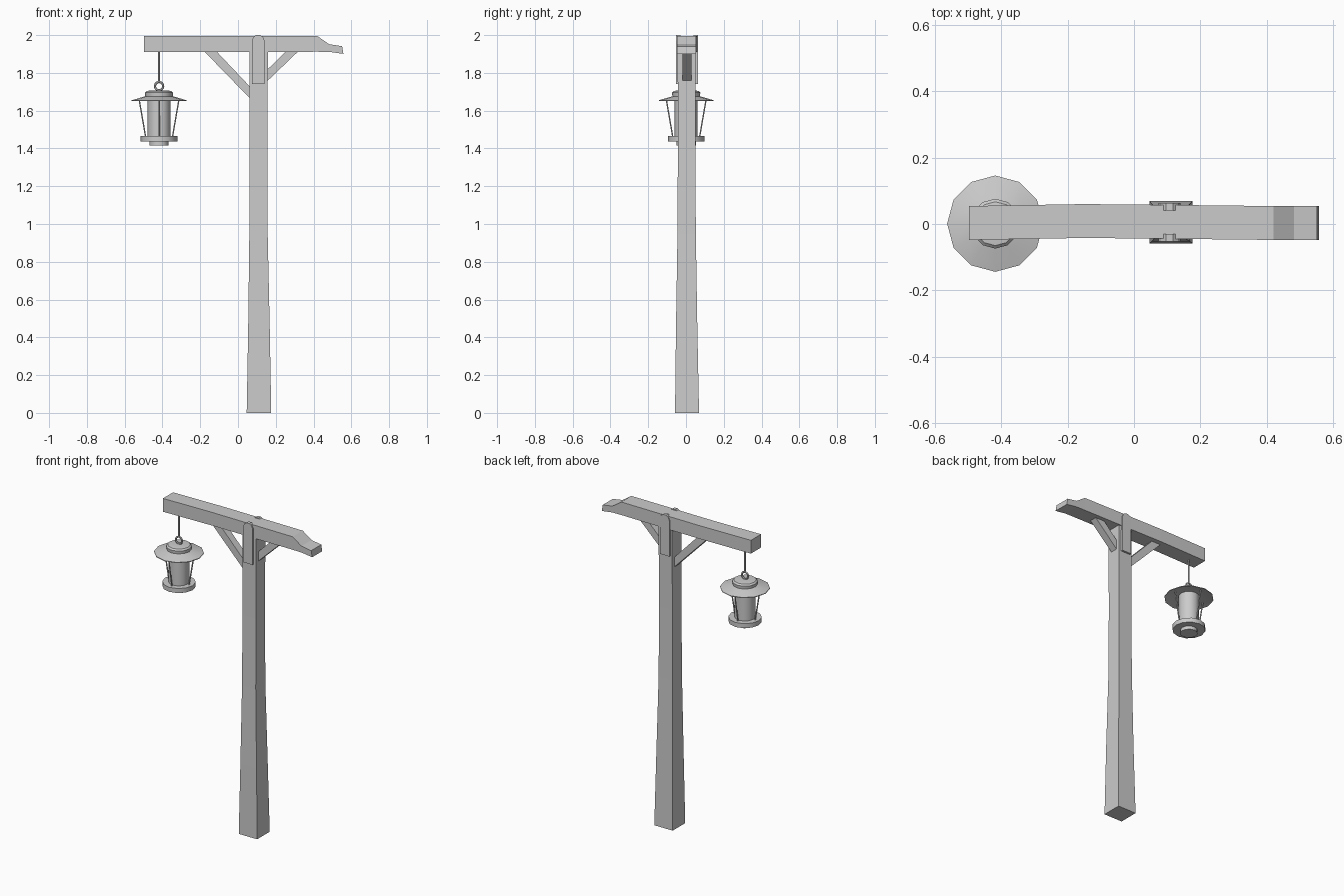
import bpy, bmesh, math
from mathutils import Vector

if "Cube" in bpy.data.objects:
    bpy.data.objects.remove(bpy.data.objects["Cube"])

LX, LY = -0.418, 0.001          # lantern axis
PX, PY = 0.111, 0.005           # post axis


def make(name, verts, faces, smooth=False):
    mesh = bpy.data.meshes.new(name)
    mesh.from_pydata(verts, [], faces)
    bm = bmesh.new()
    bm.from_mesh(mesh)
    bmesh.ops.recalc_face_normals(bm, faces=bm.faces)
    bm.to_mesh(mesh)
    bm.free()
    ob = bpy.data.objects.new(name, mesh)
    bpy.context.collection.objects.link(ob)
    if smooth:
        bpy.context.view_layer.objects.active = ob
        ob.select_set(True)
        bpy.ops.object.shade_smooth_by_angle(angle=math.radians(35))
        ob.select_set(False)
    return ob


def loft(name, rings, smooth=False):
    """Skin equal-length closed rings and cap both ends."""
    n = len(rings[0])
    verts = [v for r in rings for v in r]
    faces = [(i * n + j, i * n + (j + 1) % n, (i + 1) * n + (j + 1) % n, (i + 1) * n + j)
             for i in range(len(rings) - 1) for j in range(n)]
    faces += [tuple(range(n)), tuple(range(len(verts) - n, len(verts)))]
    return make(name, verts, faces, smooth)


def extrude_xz(name, profile, y0, y1):
    return loft(name, [[(x, y, z) for x, z in profile] for y in (y0, y1)])


def turned(name, profile, sides=12):
    """Lathe (radius, z) points around the lantern axis."""
    rings = [[(LX + r * math.cos(math.tau * k / sides),
               LY + r * math.sin(math.tau * k / sides), z) for k in range(sides)]
             for r, z in profile]
    return loft(name, rings, True)


def rod(name, a, b, r, sides=6):
    a, b = Vector(a), Vector(b)
    q = (b - a).to_track_quat('Z', 'Y')
    ring = [q @ Vector((r * math.cos(math.tau * k / sides), r * math.sin(math.tau * k / sides), 0))
            for k in range(sides)]
    return loft(name, [[p + v for v in ring] for p in (a, b)], True)


# Post, flared towards the foot: z, left x, right x, front y, back y
post = [(0, .046, .176, -.058, .069), (.45, .054, .168, -.053, .060),
        (.95, .060, .157, -.045, .052), (1.4, .062, .156, -.043, .050),
        (1.92, .062, .158, -.044, .051)]
loft("post", [[(a, c, z), (b, c, z), (b, d, z), (a, d, z)] for z, a, b, c, d in post])

# Crossbeam with a carved right-hand end: x, bottom z / x, top z, y centre
beam = [(-.497, 1.91, -.497, 1.995, .003), (-.15, 1.911, -.15, 1.995, .009),
        (.15, 1.911, .15, 1.995, .006), (.42, 1.912, .42, 1.995, .003),
        (.484, 1.911, .482, 1.952, .003), (.558, 1.901, .551, 1.941, .003)]
loft("crossbeam", [[(xb, y - .051, zb), (xb, y + .051, zb), (xt, y + .051, zt), (xt, y - .051, zt)]
                   for xb, zb, xt, zt, y in beam])

# Diagonal braces
extrude_xz("left_brace", [(-.18, 1.915), (-.115, 1.915), (.07, 1.72), (.07, 1.658)], -.018, .029)
extrude_xz("right_brace", [(.32, 1.915), (.254, 1.915), (.14, 1.802), (.14, 1.742)], -.018, .029)

# Round-topped cheek plates on the front and back of the post
plate = [(.074, 1.742), (.14, 1.742), (.14, 1.972), (.132, 1.99), (.118, 2.0),
         (.096, 2.0), (.082, 1.99), (.074, 1.972)]
extrude_xz("front_plate", plate, -.053, -.03)
extrude_xz("back_plate", plate, .04, .063)

# Hanger rod and ring
rod("hanger", (LX, LY, 1.92), (LX, LY, 1.75), .005)
bpy.ops.mesh.primitive_torus_add(major_segments=12, minor_segments=6, major_radius=.022,
                                 minor_radius=.006, location=(LX, LY, 1.73),
                                 rotation=(math.pi / 2, 0, 0))
bpy.context.object.name = "hanger_ring"

# Lantern roof, glass and base
turned("lantern_roof", [(.045, 1.707), (.066, 1.704), (.075, 1.695), (.073, 1.676),
                        (.088, 1.672), (.145, 1.655), (.145, 1.651), (.085, 1.664), (.06, 1.664)])
turned("lantern_glass", [(.061, 1.668), (.061, 1.46)])
turned("lantern_base", [(.097, 1.466), (.097, 1.437), (.051, 1.437), (.051, 1.415)])

# Guard rods around the glass
for k in range(4):
    c, s = math.cos(k * math.pi / 2), math.sin(k * math.pi / 2)
    rod(f"guard_rod_{k + 1}", (LX + .106 * c, LY + .106 * s, 1.663),
        (LX + .070 * c, LY + .070 * s, 1.455), .004)
